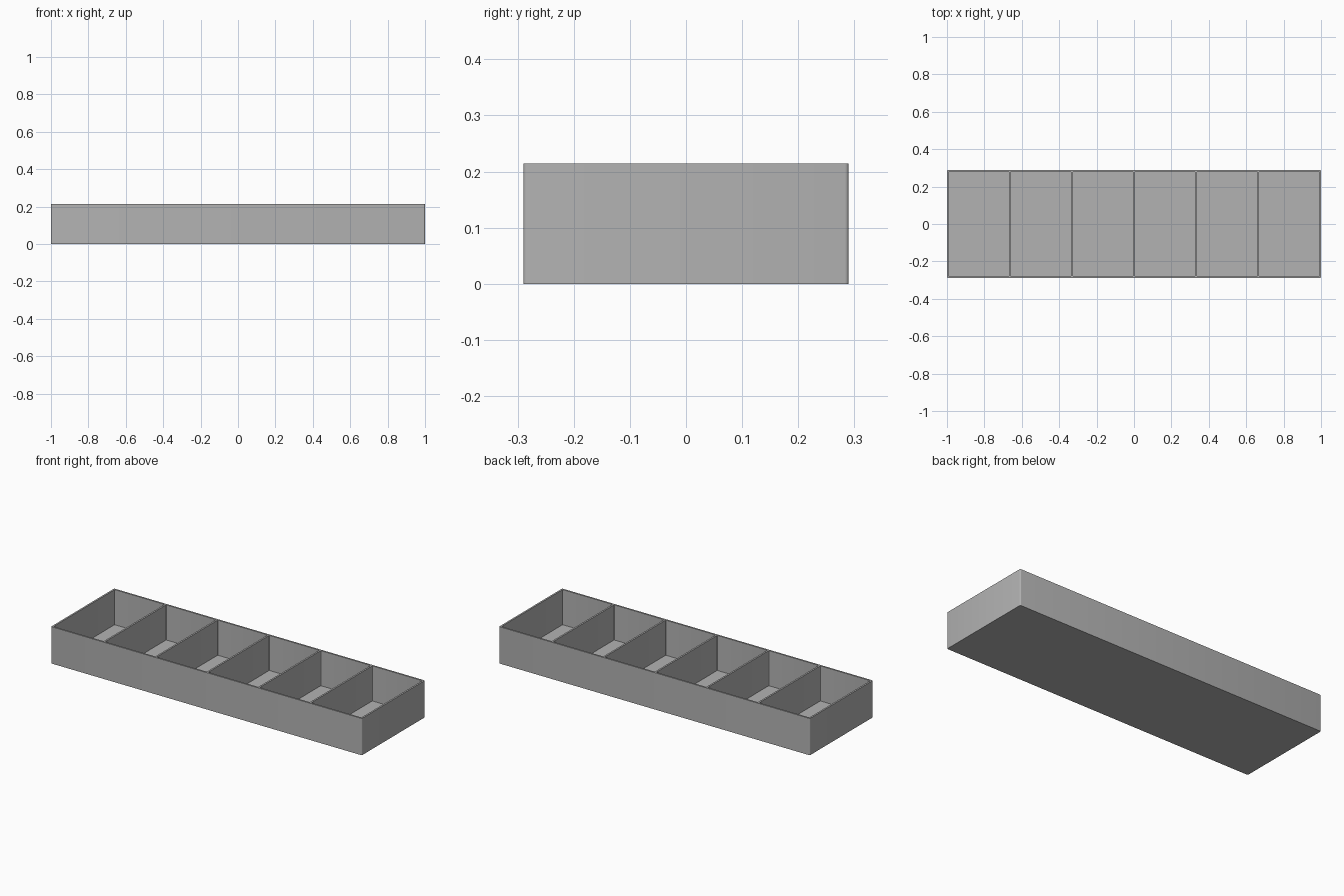
import bpy, bmesh
from mathutils import Matrix

LENGTH, WIDTH, HEIGHT = 2.0, 0.58, 0.214
WALL, FLOOR, CELLS = 0.01, 0.01, 6

cube = bpy.data.objects.get("Cube")
if cube:
    bpy.data.objects.remove(cube)

grey = bpy.data.materials.new("plain grey")
grey.use_nodes = True
colour = (0.45, 0.45, 0.45, 1)
grey.diffuse_color = colour
grey.node_tree.nodes["Principled BSDF"].inputs["Base Color"].default_value = colour


def rounded_box(bm, x, z0, z1, sx, sy, radius):
    """Upright box with rounded vertical edges."""
    part = bmesh.new()
    bmesh.ops.create_cube(part, size=1, matrix=Matrix.Translation((x, 0, (z0 + z1) / 2))
                          @ Matrix.Diagonal((sx, sy, z1 - z0, 1)))
    upright = [e for e in part.edges
               if abs(e.verts[0].co.z - e.verts[1].co.z) > 0.01]
    bmesh.ops.bevel(part, geom=upright, offset=radius, segments=4,
                    profile=0.5, affect='EDGES')
    mesh = bpy.data.meshes.new("part")
    part.to_mesh(mesh)
    part.free()
    bm.from_mesh(mesh)
    bpy.data.meshes.remove(mesh)


def make_object(name, bm):
    mesh = bpy.data.meshes.new(name)
    bm.to_mesh(mesh)
    bm.free()
    mesh.materials.append(grey)
    obj = bpy.data.objects.new(name, mesh)
    bpy.context.collection.objects.link(obj)
    return obj


# Outer body
bm = bmesh.new()
rounded_box(bm, 0, 0, HEIGHT, LENGTH, WIDTH, 0.007)
tray = make_object("compartment_tray", bm)

# Six equal compartments, hollowed from above
cell = (LENGTH - WALL * (CELLS + 1)) / CELLS
bm = bmesh.new()
for i in range(CELLS):
    x = (i - (CELLS - 1) / 2) * (cell + WALL)
    rounded_box(bm, x, FLOOR, HEIGHT + 0.1, cell, WIDTH - 2 * WALL, 0.004)
cutter = make_object("compartment_cutter", bm)

hollow = tray.modifiers.new("hollow", 'BOOLEAN')
hollow.operation = 'DIFFERENCE'
hollow.solver = 'EXACT'
hollow.object = cutter

# Bake the cut and discard the cutter
bpy.context.view_layer.objects.active = tray
tray.select_set(True)
bpy.ops.object.modifier_apply(modifier=hollow.name)
bpy.data.objects.remove(cutter)
bpy.ops.object.shade_smooth_by_angle(angle=0.6)
